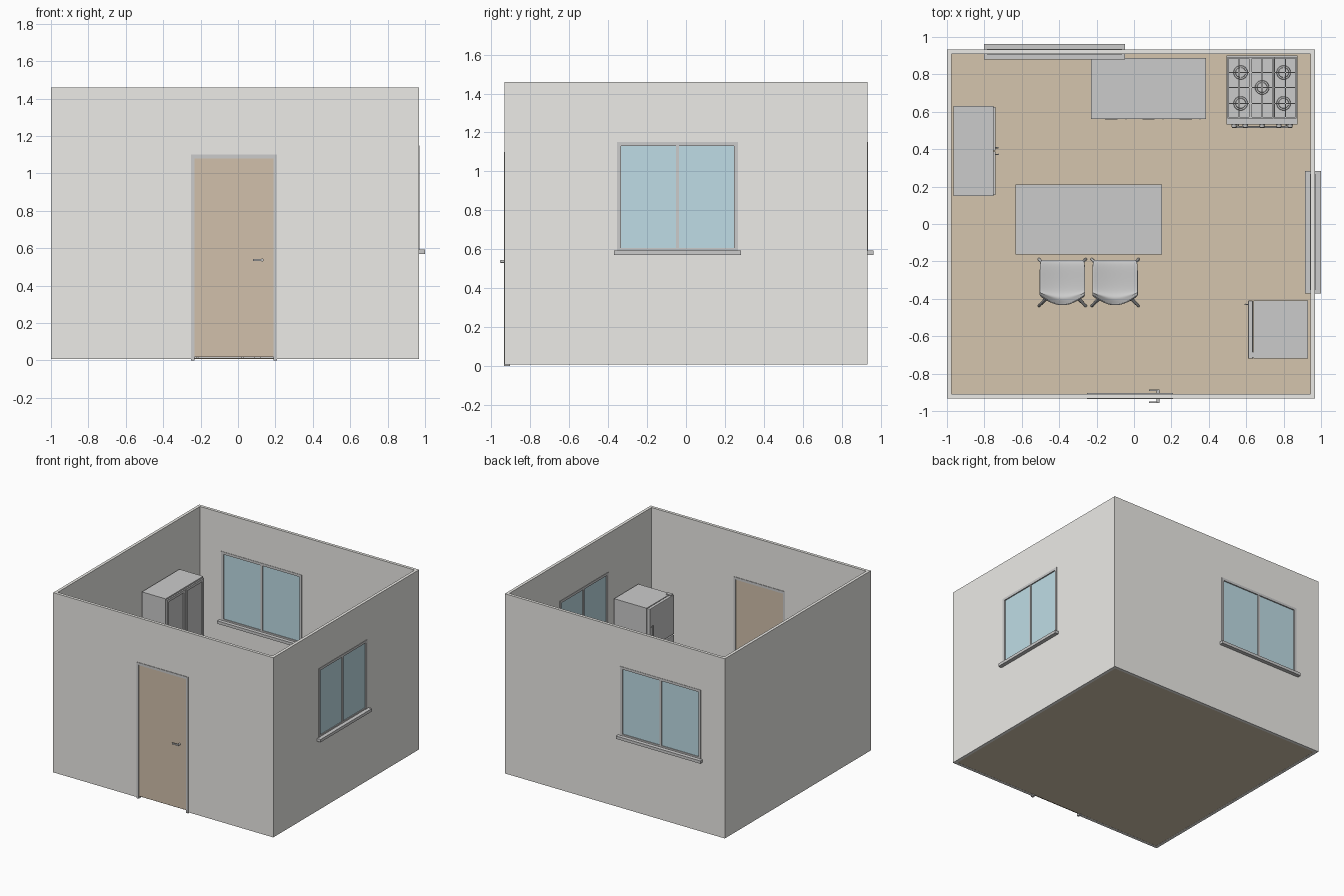
import bpy, bmesh, math
from mathutils import Matrix, Vector

if "Cube" in bpy.data.objects:
    bpy.data.objects.remove(bpy.data.objects["Cube"])

def mat(name, *c):
    m = bpy.data.materials.new(name)
    m.diffuse_color = (*c, 1)
    m.use_nodes = True
    m.node_tree.nodes["Principled BSDF"].inputs["Base Color"].default_value = m.diffuse_color
    return m
WALL = mat("wall_paint", 0.84, 0.83, 0.80)
WOOD = mat("door_wood", 0.64, 0.53, 0.41)
FLOOR = mat("floor_wood", 0.66, 0.56, 0.42)
GLASS = mat("glass", 0.52, 0.72, 0.79)
I = Matrix()
FZ = 0.012  # floor level

def place(x, y, deg=0, z=FZ):
    return Matrix.Translation((x, y, z)) @ Matrix.Rotation(math.radians(deg), 4, 'Z')

def finish(name, bm, M=I, m=None):
    bm.transform(M)
    me = bpy.data.meshes.new(name)
    bm.to_mesh(me)
    bm.free()
    ob = bpy.data.objects.new(name, me)
    bpy.context.collection.objects.link(ob)
    if m:
        me.materials.append(m)
    return ob

def box_bm(x0, x1, y0, y1, z0, z1):
    bm = bmesh.new()
    bmesh.ops.create_cube(bm, size=1, matrix=Matrix.Translation(((x0+x1)/2, (y0+y1)/2, (z0+z1)/2))
                          @ Matrix.Diagonal((x1-x0, y1-y0, z1-z0, 1)))
    return bm

def box(name, x0, x1, y0, y1, z0, z1, M=I, m=None, bevel=0):
    ob = finish(name, box_bm(x0, x1, y0, y1, z0, z1), M, m)
    if bevel:
        b = ob.modifiers.new("bevel", 'BEVEL')
        b.width, b.segments = bevel, 2
    return ob

def panel(name, x0, x1, y0, y1, z0, z1, M=I, rim=0.022, depth=0.006):
    """Door leaf facing local -y with a recessed centre panel."""
    bm = box_bm(x0, x1, y0, y1, z0, z1)
    f = min(bm.faces, key=lambda f: f.calc_center_median().y)
    bmesh.ops.inset_region(bm, faces=[f], thickness=rim)
    bmesh.ops.inset_region(bm, faces=[f], thickness=0.003)
    bmesh.ops.translate(bm, verts=f.verts, vec=(0, depth, 0))
    return finish(name, bm, M)

def rod(name, a, b, r0, r1, M=I, n=12):
    a, b = Vector(a), Vector(b)
    bm = bmesh.new()
    T = Matrix.Translation((a+b)/2) @ (b-a).to_track_quat('Z', 'Y').to_matrix().to_4x4()
    bmesh.ops.create_cone(bm, cap_ends=True, segments=n, radius1=r0, radius2=r1, depth=(b-a).length, matrix=T)
    return finish(name, bm, M)

def handle(name, a, b, out, M, r=0.004):
    """Bar handle with two standoffs projecting to -y."""
    a, b, o = Vector(a), Vector(b), Vector((0, -out, 0))
    rod(name, a+o, b+o, r, r, M)
    for t in (0.1, 0.9):
        p = a.lerp(b, t)
        rod(name + "_post", p, p+o, r*0.8, r*0.8, M, 8)

# Walls with openings
walls = box("walls", -1.0, 0.968, -0.932, 0.932, 0.007, 1.46, m=WALL)
def cut(name, *dims):
    c = box(name, *dims)
    c.hide_render = True
    c.hide_viewport = False
    c.display_type = 'WIRE'
    mod = walls.modifiers.new(name, 'BOOLEAN')
    mod.operation, mod.solver, mod.object = 'DIFFERENCE', 'EXACT', c
cut("room_cutter", -0.976, 0.944, -0.908, 0.908, -0.1, 1.6)
cut("door_cutter", -0.248, 0.206, -1.0, -0.88, -0.1, 1.095)
cut("right_window_cutter", 0.9, 1.05, -0.352, 0.264, 0.58, 1.147)
cut("back_window_cutter", -0.783, -0.067, 0.88, 1.0, 0.58, 1.147)
box("floor", -0.98, 0.948, -0.912, 0.912, 0.008, FZ, m=FLOOR)

# Windows (local x along the wall)
def window(side, M, half):
    w = half
    for s in (-1, 1):
        a, b = sorted((s*w, s*(w-0.02)))
        box(side + "_window_jamb", a, b, -0.015, 0.015, 0.59, 1.13, M)
        a, b = sorted((s*0.008, s*(w-0.02)))
        box(side + "_window_pane", a, b, -0.006, 0.006, 0.605, 1.13, M, GLASS)
    box(side + "_window_head", -w, w, -0.015, 0.015, 1.13, 1.15, M)
    box(side + "_window_bottom_rail", -w+0.02, w-0.02, -0.012, 0.012, 0.59, 0.605, M)
    box(side + "_window_mullion", -0.008, 0.008, -0.012, 0.012, 0.6, 1.13, M)
    box(side + "_window_sill", -w-0.017, w+0.017, -0.041, 0.043, 0.57, 0.593, M)
window("right", place(0.956, -0.044, -90, 0), 0.31)
window("back", place(-0.425, 0.92, 0, 0), 0.36)

# Door
D = place(-0.021, -0.92, 0, 0)
for s in (-1, 1):
    a, b = sorted((s*0.23, s*0.212))
    box("door_jamb", a, b, -0.016, 0.016, 0, 1.1, D)
    rod("door_handle_spindle", (0.15, 0, 0.537), (0.15, s*0.034, 0.537), 0.008, 0.008, D)
    a, b = sorted((s*0.028, s*0.036))
    box("door_handle_lever", 0.1, 0.158, a, b, 0.532, 0.543, D)
box("door_head", -0.212, 0.212, -0.016, 0.016, 1.08, 1.1, D)
box("door_leaf", -0.212, 0.212, -0.009, 0.009, 0.018, 1.08, D, WOOD)

# Tall cupboard against the left wall, facing +x
C = place(-0.8525, 0.39, 90)
box("cupboard_body", -0.24, 0.24, -0.1, 0.112, 0, 1.05, C)
for s in (-1, 1):
    a, b = sorted((s*0.003, s*0.236))
    panel("cupboard_door", a, b, -0.112, -0.101, 0.04, 1.04, C, 0.03, 0.008)
    handle("cupboard_handle", (s*0.018, -0.112, 0.47), (s*0.018, -0.112, 0.57), 0.014, C)

# Fridge in the front right corner, facing -x
R = place(0.77, -0.565, -90)
box("fridge_body", -0.155, 0.155, -0.13, 0.16, 0.015, 0.905, R)
box("fridge_lower_door", -0.155, 0.155, -0.16, -0.134, 0.03, 0.58, R, bevel=0.004)
box("fridge_upper_door", -0.155, 0.155, -0.16, -0.134, 0.588, 0.905, R, bevel=0.004)
handle("fridge_lower_handle", (-0.135, -0.16, 0.36), (-0.135, -0.16, 0.56), 0.016, R)
handle("fridge_upper_handle", (-0.135, -0.16, 0.61), (-0.135, -0.16, 0.77), 0.016, R)
box("fridge_hinge", 0.12, 0.15, -0.155, -0.11, 0.905, 0.912, R)
for x in (-0.13, 0.13):
    for y in (-0.11, 0.13):
        rod("fridge_foot", (x, y, 0), (x, y, 0.016), 0.012, 0.012, R)

# Kitchen counter against the back wall
K = place(0.078, 0.725)
box("counter_body", -0.3, 0.3, -0.14, 0.16, 0.045, 0.44, K)
box("counter_plinth", -0.29, 0.29, -0.11, 0.16, 0, 0.045, K)
box("counter_top", -0.308, 0.308, -0.163, 0.163, 0.44, 0.46, K)
for i in range(3):
    a = -0.297 + i*0.199
    panel("counter_door", a, a+0.195, -0.152, -0.141, 0.05, 0.33, K)
    box("counter_drawer", a, a+0.195, -0.152, -0.141, 0.336, 0.434, K)
    handle("drawer_handle", (a+0.065, -0.152, 0.39), (a+0.13, -0.152, 0.39), 0.012, K, 0.003)
    handle("counter_handle", (a+0.175, -0.152, 0.24), (a+0.175, -0.152, 0.3), 0.012, K, 0.003)

# Stove with oven door, knobs, burners and grates
S = place(0.685, 0.71)
box("stove_body", -0.19, 0.19, -0.155, 0.19, 0.03, 0.455, S)
box("stove_control_panel", -0.19, 0.19, -0.177, -0.155, 0.375, 0.46, S)
panel("oven_door", -0.188, 0.188, -0.175, -0.156, 0.11, 0.365, S, 0.04)
box("oven_drawer", -0.188, 0.188, -0.172, -0.156, 0.035, 0.103, S)
handle("oven_handle", (-0.16, -0.175, 0.345), (0.16, -0.175, 0.345), 0.017, S, 0.005)
for x in (-0.15, -0.09, 0, 0.09, 0.15):
    rod("stove_knob", (x, -0.177, 0.42), (x, -0.194, 0.42), 0.015, 0.012, S, 16)
for x in (-0.17, 0.17):
    for y in (-0.135, 0.17):
        rod("stove_foot", (x, y, 0), (x, y, 0.03), 0.013, 0.013, S)
for x, y in ((-0.115, -0.065), (-0.115, 0.1), (0.115, -0.065), (0.115, 0.1), (0, 0.02)):
    rod("burner_base", (x, y, 0.455), (x, y, 0.464), 0.038, 0.036, S, 24)
    rod("burner_cap", (x, y, 0.464), (x, y, 0.471), 0.028, 0.026, S, 24)
for k in (-1, 0, 1):
    x = k*0.124
    for dx in (-0.058, 0, 0.058):
        box("grate_bar_long", x+dx-0.003, x+dx+0.003, -0.145, 0.182, 0.474, 0.482, S)
    for y in (-0.142, -0.065, 0.02, 0.1, 0.179):
        box("grate_bar_cross", x-0.061, x+0.061, y-0.003, y+0.003, 0.474, 0.482, S)
    for dx in (-0.058, 0.058):
        for y in (-0.142, 0.179):
            box("grate_foot", x+dx-0.003, x+dx+0.003, y-0.003, y+0.003, 0.454, 0.475, S)

# Dining table
T = place(-0.242, 0.024)
box("table_top", -0.392, 0.392, -0.188, 0.188, 0.385, 0.405, T)
for s in (-1, 1):
    a, b = sorted((s*0.155, s*0.143))
    box("table_side_apron", -0.34, 0.34, a, b, 0.335, 0.385, T)
    a, b = sorted((s*0.355, s*0.343))
    box("table_end_apron", a, b, -0.15, 0.15, 0.335, 0.385, T)
    for t in (-1, 1):
        x, y = s*0.345, t*0.145
        box("table_leg", x-0.018, x+0.018, y-0.018, y+0.018, 0, 0.385, T)

# Moulded shell chairs on splayed legs
PROFILE = ((0.122, 0.232), (0.105, 0.243), (0.03, 0.238), (-0.05, 0.236), (-0.085, 0.25),
           (-0.1, 0.285), (-0.11, 0.35), (-0.118, 0.42), (-0.122, 0.45))
def chair(M):
    bm = bmesh.new()
    rows = []
    for i, (y, z) in enumerate(PROFILE):
        back = min(1, max(0, (i-3)/2))
        half = 0.112 if i in (0, 8) else 0.122
        rows.append([bm.verts.new((u*half, y + back*0.05*u*u, z + (1-back)*0.012*u*u - (0.02*u**4 if i > 6 else 0)))
                     for u in (-1, -0.85, -0.4, 0, 0.4, 0.85, 1)])
    for r, q in zip(rows, rows[1:]):
        for j in range(6):
            bm.faces.new((r[j], r[j+1], q[j+1], q[j]))
    bmesh.ops.recalc_face_normals(bm, faces=bm.faces)
    shell = finish("chair_shell", bm, M)
    so = shell.modifiers.new("thickness", 'SOLIDIFY')
    so.thickness, so.offset = 0.008, 0
    shell.modifiers.new("smooth", 'SUBSURF').levels = 2
    shell.modifiers["smooth"].render_levels = 2
    shell.data.shade_smooth()
    for sx in (-1, 1):
        for sy in (-1, 1):
            rod("chair_leg", (sx*0.125, sy*0.125, 0), (sx*0.075, sy*0.075, 0.236), 0.007, 0.011, M)
        rod("chair_side_rail", (sx*0.08, -0.08, 0.215), (sx*0.08, 0.08, 0.215), 0.006, 0.006, M, 8)
        rod("chair_cross_rail", (-0.08, sx*0.08, 0.215), (0.08, sx*0.08, 0.215), 0.006, 0.006, M, 8)
for cx in (-0.383, -0.101):
    chair(place(cx, -0.313))
